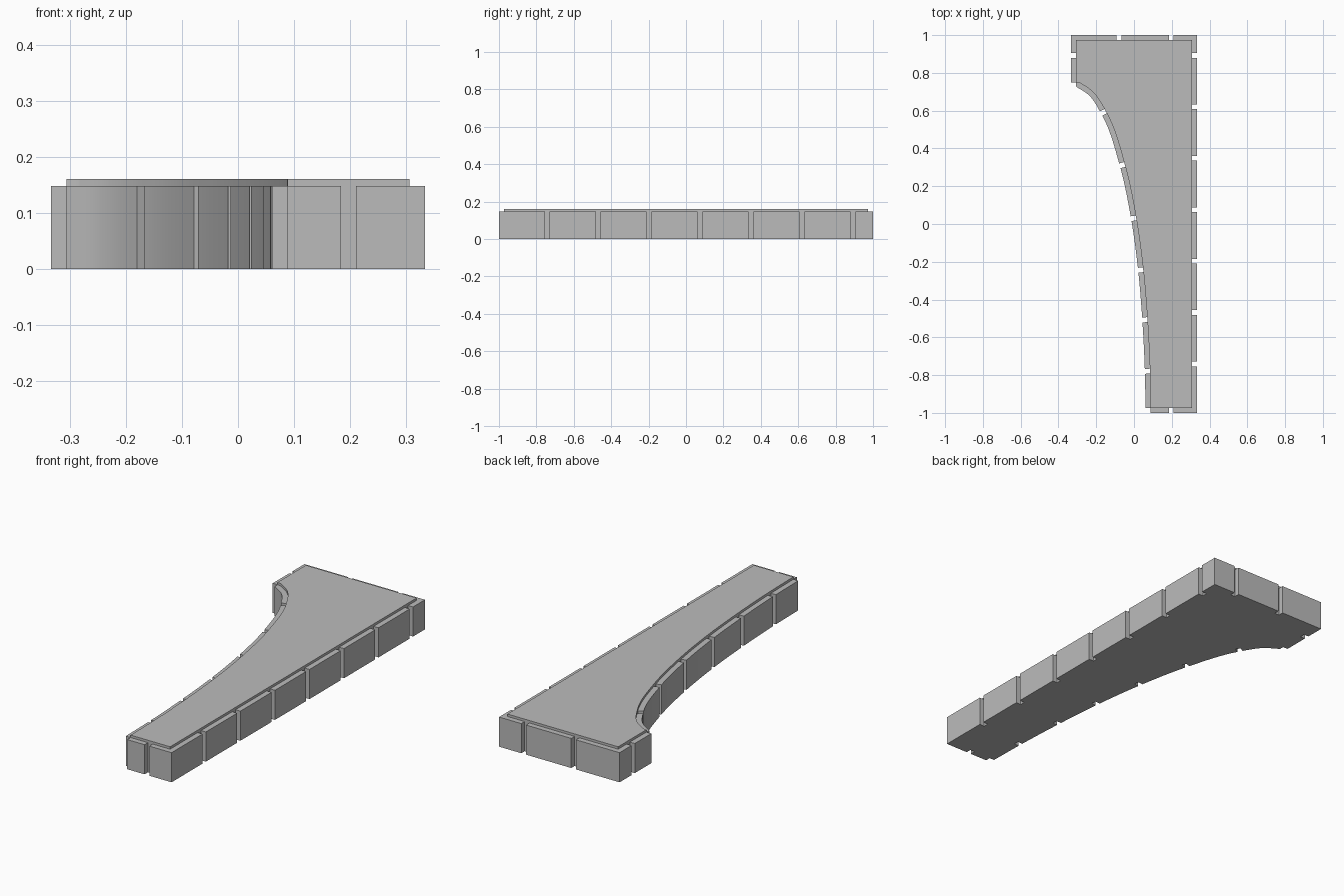
import bpy
import bmesh
from math import radians
from mathutils import Vector

cube = bpy.data.objects.get("Cube")
if cube:
    bpy.data.objects.remove(cube, do_unlink=True)

stone = bpy.data.materials.new("stone grey")
stone.use_nodes = True
GREY = (0.5, 0.5, 0.5, 1)
stone.diffuse_color = GREY
stone.node_tree.nodes["Principled BSDF"].inputs["Base Color"].default_value = GREY

TOP, EDGE_TOP = 0.16, 0.148    # slab height, edging height
X, Y, D = 0.333, 1.0, 0.027    # half sizes and edging depth
XI, YI = X - D, Y - D          # slab half sizes
GAP = 0.013                    # half the joint width


def prism(name, outline, height):
    """Extrude a flat outline from the ground up."""
    bm = bmesh.new()
    base = bm.faces.new([bm.verts.new((p[0], p[1], 0)) for p in outline])
    top = bmesh.ops.extrude_face_region(bm, geom=[base])["geom"]
    bmesh.ops.translate(bm, vec=(0, 0, height),
                        verts=[v for v in top if isinstance(v, bmesh.types.BMVert)])
    bmesh.ops.recalc_face_normals(bm, faces=bm.faces)
    mesh = bpy.data.meshes.new(name)
    bm.to_mesh(mesh)
    bm.free()
    mesh.materials.append(stone)
    obj = bpy.data.objects.new(name, mesh)
    bpy.context.collection.objects.link(obj)
    bpy.ops.object.select_all(action='DESELECT')
    obj.select_set(True)
    bpy.context.view_layer.objects.active = obj
    bpy.ops.object.shade_smooth_by_angle(angle=radians(30))


def box(name, x0, x1, y0, y1):
    prism(name, [(x0, y0), (x1, y0), (x1, y1), (x0, y1)], EDGE_TOP)


def corner(name, sx, sy, x_end, y_end):
    """L-shaped edging block around an outer corner."""
    prism(name, [(x_end, sy * Y), (sx * X, sy * Y), (sx * X, y_end),
                 (sx * XI, y_end), (sx * XI, sy * YI), (x_end, sy * YI)], EDGE_TOP)


# Curved side: smooth path through the joints between its blocks
knots = [Vector(p) for p in [
    (-XI, 0.727), (-0.24, 0.683), (-0.174, 0.585), (-0.075, 0.308), (-0.0155, 0.028),
    (0.022, -0.245), (0.044, -0.508), (0.0575, -0.78), (0.061, -YI)]]
ends = [knots[0] * 2 - knots[1]] + knots + [knots[-1] * 2 - knots[-2]]
STEPS = 12
path = []
for a, b, c, d in zip(ends, ends[1:], ends[2:], ends[3:]):
    # Hermite segment with tangents scaled to uneven spacing
    ab, bc, cd = (b - a).length, (c - b).length, (d - c).length
    m0 = ((b - a) / ab * bc + (c - b) / bc * ab) / (ab + bc) * bc
    m1 = ((c - b) / bc * cd + (d - c) / cd * bc) / (bc + cd) * bc
    for i in range(STEPS):
        t = i / STEPS
        h = t * t * (3 - 2 * t)
        path.append(b * (1 - h) + c * h + m0 * t * (1 - t) ** 2 - m1 * t * t * (1 - t))
path.append(knots[-1])

inner = []
for i, p in enumerate(path):
    t = (path[min(i + 1, len(path) - 1)] - path[max(i - 1, 0)]).normalized()
    inner.append(p + Vector((-t.y, t.x)) * D)
inner[0].x = -XI
inner[-1].y = -YI

# Raised slab
prism("slab", inner + [(XI, -YI), (XI, YI), (-XI, YI)], TOP)

# Curved edging blocks
joints = [0] + [k * STEPS for k in range(2, 8)] + [len(path) - 1]


def trimmed(line, first, last, cut_start, cut_end):
    """Part of a line with a joint cut off at each end."""
    a, b = line[first], line[last]
    pts = [p for p in line[first:last + 1]
           if not (cut_start and (p - a).length <= GAP * 1.3)
           and not (cut_end and (p - b).length <= GAP * 1.3)]
    if cut_start:
        pts.insert(0, a + (pts[0] - a).normalized() * GAP)
    if cut_end:
        pts.append(b + (pts[-1] - b).normalized() * GAP)
    return pts


for n, (first, last) in enumerate(zip(joints, joints[1:])):
    cuts = (first > 0, last < len(path) - 1)
    outer_run = trimmed(path, first, last, *cuts)
    inner_run = trimmed(inner, first, last, *cuts)
    prism(f"curved_edge_block_{n + 1}", outer_run + inner_run[::-1], EDGE_TOP)

# Straight side blocks between evenly spaced joints
PITCH = 0.2725
side = [-0.742 + PITCH * i for i in range(7)]
for n, (y0, y1) in enumerate(zip(side, side[1:])):
    box(f"straight_edge_block_{n + 1}", XI, X, y0 + GAP, y1 - GAP)

# End blocks and corners
RIGHT_JOINT, LEFT_JOINT = 0.197, -0.079
box("back_edge_block", LEFT_JOINT + GAP, RIGHT_JOINT - GAP, YI, Y)
box("front_edge_block", inner[-1].x, RIGHT_JOINT - GAP, -Y, -YI)
box("wide_end_block", -X, -XI, inner[0].y, side[-1] - GAP)
corner("back_left_corner", 1, 1, RIGHT_JOINT + GAP, side[-1] + GAP)
corner("front_left_corner", 1, -1, RIGHT_JOINT + GAP, side[0] - GAP)
corner("back_right_corner", -1, 1, LEFT_JOINT - GAP, side[-1] + GAP)
